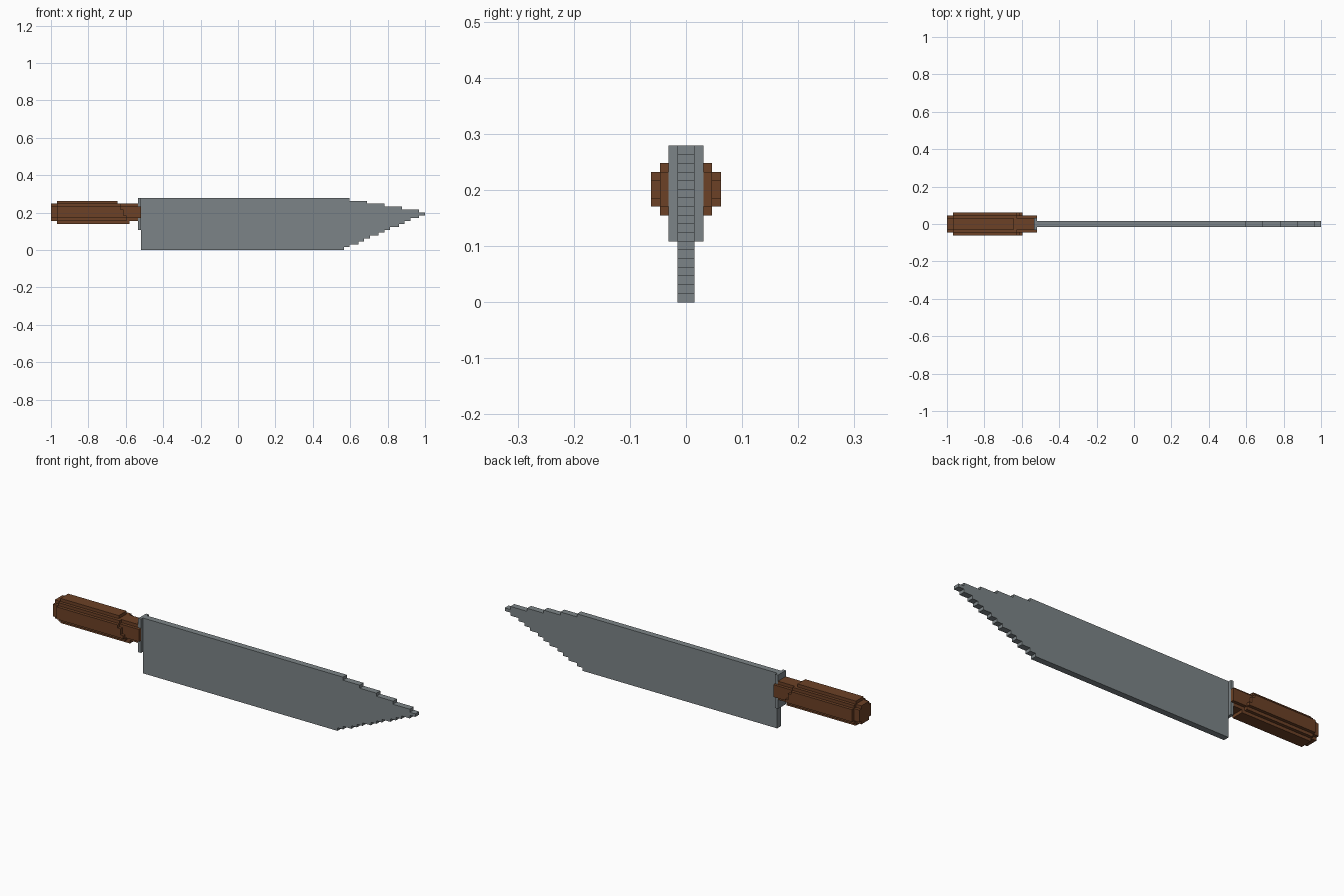
import bpy, bmesh

if "Cube" in bpy.data.objects:
    bpy.data.objects.remove(bpy.data.objects["Cube"])

V = 2 / 129         # one block of the stepped grid
CZ = 13             # handle axis height, in blocks


def material(name, colour):
    mat = bpy.data.materials.new(name)
    mat.diffuse_color = (*colour, 1)
    mat.use_nodes = True
    mat.node_tree.nodes["Principled BSDF"].inputs["Base Color"].default_value = mat.diffuse_color
    return mat


wood = material("brown_wood", (0.15, 0.053, 0.019))
steel = material("grey_steel", (0.202, 0.231, 0.242))


def finish(bm, name, mat):
    bmesh.ops.scale(bm, vec=(V, V, V), verts=bm.verts)
    bmesh.ops.recalc_face_normals(bm, faces=bm.faces)
    me = bpy.data.meshes.new(name)
    bm.to_mesh(me)
    bm.free()
    me.materials.append(mat)
    bpy.context.collection.objects.link(bpy.data.objects.new(name, me))


def extrude(bm, points, vec):
    face = bm.faces.new([bm.verts.new(p) for p in points])
    r = bmesh.ops.extrude_face_region(bm, geom=[face], use_keep_orig=True)
    verts = [e for e in r["geom"] if isinstance(e, bmesh.types.BMVert)]
    bmesh.ops.translate(bm, vec=vec, verts=verts)


def box(bm, x0, x1, y0, y1, z0, z1):
    extrude(bm, [(x0, y0, z0), (x1, y0, z0), (x1, y0, z1), (x0, y0, z1)],
            (0, y1 - y0, 0))


# Blade: stepped silhouette, one row of blocks at a time up the tip
ends = [36.5 + round(28 * i / 12) for i in range(13)]
ends += [62.5, 56.5, 50.5, 44.5, 38.5]
outline = [(-33.5, 0)]
for row, x in enumerate(ends):
    outline += [(x, row), (x, row + 1)]
outline.append((-33.5, 18))
bm = bmesh.new()
extrude(bm, [(x, -1, z) for x, z in outline], (0, 2, 0))
finish(bm, "blade", steel)

# Guard plate behind the blade
bm = bmesh.new()
box(bm, -34.5, -33.5, -2, 2, 7, 18)
finish(bm, "guard", steel)

# Handle core: stepped round section running from butt to guard
bm = bmesh.new()
quarter = [(3, 2), (2, 2), (2, 3)]
section = (quarter + [(-y, z) for y, z in reversed(quarter)]
           + [(-y, -z) for y, z in quarter]
           + [(y, -z) for y, z in reversed(quarter)])
extrude(bm, [(-64.5, y, CZ + z) for y, z in section], (30, 0, 0))
for s in (-1, 1):
    # Cheeks that wrap past the guard
    box(bm, -34.5, -33.5, *sorted((2 * s, 3 * s)), CZ - 2, CZ + 2)
finish(bm, "handle_core", wood)

# Swollen grip: strips around the core, ending on a slant
bm = bmesh.new()
box(bm, -62.5, -41.5, -2, 2, CZ + 3, CZ + 4)
box(bm, -62.5, -37.5, -2, 2, CZ - 4, CZ - 3)
for s in (-1, 1):
    side = sorted((3 * s, 4 * s))
    corner = sorted((2 * s, 3 * s))
    # Side faces, stepped back row by row
    rows = [(-62.5, CZ - 2), (-38.5, CZ - 2), (-38.5, CZ - 1), (-39.5, CZ - 1),
            (-39.5, CZ + 1), (-40.5, CZ + 1), (-40.5, CZ + 2), (-62.5, CZ + 2)]
    extrude(bm, [(x, side[0], z) for x, z in rows], (0, 1, 0))
    box(bm, -62.5, -40.5, *corner, CZ + 2, CZ + 3)
    box(bm, -62.5, -38.5, *corner, CZ - 3, CZ - 2)
finish(bm, "handle_grip", wood)
